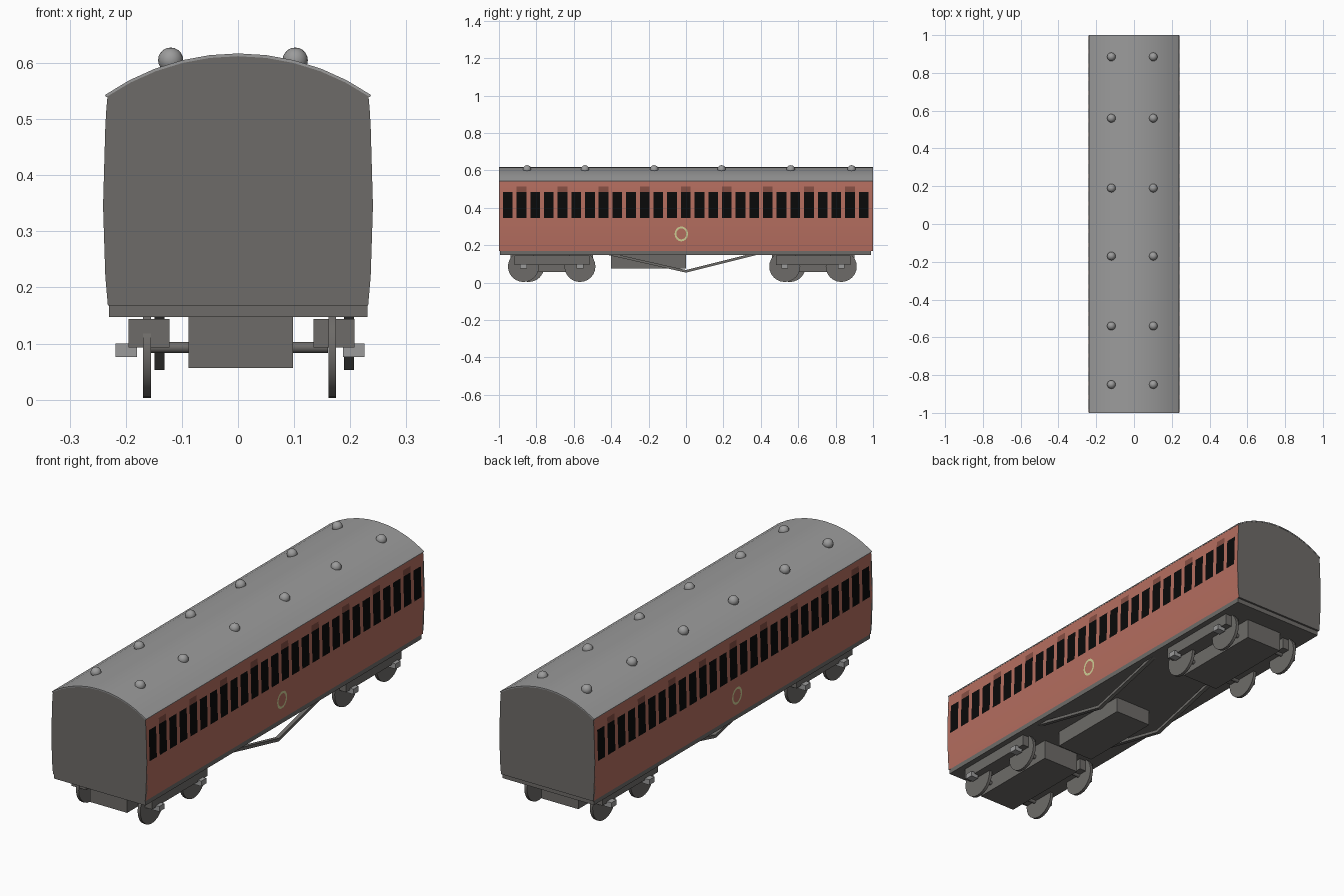
import bpy, bmesh, math
from mathutils import Vector

if "Cube" in bpy.data.objects:
    bpy.data.objects.remove(bpy.data.objects["Cube"])


def material(name, rgb):
    m = bpy.data.materials.new(name)
    m.diffuse_color = (*rgb, 1)
    m.use_nodes = True
    m.node_tree.nodes["Principled BSDF"].inputs["Base Color"].default_value = m.diffuse_color
    return m


RED = material("red paint", (0.46, 0.155, 0.115))
BROWN = material("dark brown vent", (0.23, 0.075, 0.055))
BLACK = material("black glass", (0.003, 0.003, 0.003))
DARK = material("dark grey", (0.155, 0.148, 0.14))
LIGHT = material("light grey", (0.33, 0.33, 0.33))
CREAM = material("cream", (0.62, 0.62, 0.30))


def finish(name, bm, mats, smooth=None, recalc=True):
    if recalc:
        bmesh.ops.recalc_face_normals(bm, faces=bm.faces)
    me = bpy.data.meshes.new(name)
    bm.to_mesh(me)
    bm.free()
    ob = bpy.data.objects.new(name, me)
    bpy.context.collection.objects.link(ob)
    for m in mats:
        me.materials.append(m)
    if smooth:
        bpy.ops.object.select_all(action='DESELECT')
        ob.select_set(True)
        bpy.context.view_layer.objects.active = ob
        bpy.ops.object.shade_smooth_by_angle(angle=math.radians(smooth))
    return ob


def box(name, x0, x1, y0, y1, z0, z1, mat):
    bm = bmesh.new()
    bmesh.ops.create_cube(bm, size=1)
    for v in bm.verts:
        v.co = ((x0 + x1) / 2 + v.co.x * (x1 - x0),
                (y0 + y1) / 2 + v.co.y * (y1 - y0),
                (z0 + z1) / 2 + v.co.z * (z1 - z0))
    return finish(name, bm, [mat])


def disc_x(name, x, y, z, radius, width, mat, sides=24):
    """Cylinder with its axis along x."""
    bm = bmesh.new()
    bmesh.ops.create_cone(bm, cap_ends=True, segments=sides, radius1=radius,
                          radius2=radius, depth=width)
    for v in bm.verts:
        v.co = (x + v.co.z, y + v.co.x, z + v.co.y)
    return finish(name, bm, [mat], 35)


def extrude_y(name, outline, y0, y1, mat, smooth=None):
    """Closed (x, z) outline extruded along y."""
    bm = bmesh.new()
    face = bm.faces.new([bm.verts.new((x, y0, z)) for x, z in outline])
    new = bmesh.ops.extrude_face_region(bm, geom=[face])["geom"]
    for v in new:
        if isinstance(v, bmesh.types.BMVert):
            v.co.y = y1
    return finish(name, bm, [mat], smooth)


# Bulged side profile and arched roof line
SIDE = [(0.232, 0.168), (0.2365, 0.22), (0.2405, 0.345),
        (0.2365, 0.485), (0.235, 0.513), (0.2325, 0.542)]


def arch(half, edge_z, rise, n=10):
    r = (half ** 2 + rise ** 2) / (2 * rise)
    a = math.asin(half / r)
    return [(r * math.sin(a - 2 * a * i / n),
             edge_z + rise - r + r * math.cos(a - 2 * a * i / n)) for i in range(n + 1)]


# Body sides: grid cut at window edges, coloured by row and column
PITCH, WIN = 0.0732, 0.052
cuts = [-0.998]
for i in range(27):
    c = -0.953 + i * PITCH
    cuts += [c - WIN / 2, c + WIN / 2]
cuts.append(0.998)
for sx, name in ((1, "right_side"), (-1, "left_side")):
    bm = bmesh.new()
    grid = [[bm.verts.new((sx * x, y, z)) for y in cuts] for x, z in SIDE]
    for r in range(len(SIDE) - 1):
        for c in range(len(cuts) - 1):
            q = [grid[r][c], grid[r][c + 1], grid[r + 1][c + 1], grid[r + 1][c]]
            f = bm.faces.new(q if sx > 0 else q[::-1])
            if c % 2 and r == 2:
                f.material_index = 1
            elif c % 6 == 3 and r == 3:
                f.material_index = 2
    finish(name, bm, [RED, BLACK, BROWN], 30, recalc=False)

# End walls
wall = SIDE + arch(0.2325, 0.542, 0.07)[1:] + [(-x, z) for x, z in SIDE[-2::-1]]
for y, name in ((-0.999, "front_end"), (0.989, "rear_end")):
    extrude_y(name, wall, y, y + 0.01, DARK)

# Roof shell
outer, inner = arch(0.237, 0.543, 0.074), arch(0.235, 0.539, 0.073)
extrude_y("roof", outer + inner[::-1], -1, 1, LIGHT, 30)

# Roof ventilator domes
for x in (-0.12, 0.102):
    for y in (-0.85, -0.54, -0.17, 0.19, 0.56, 0.885):
        bm = bmesh.new()
        bmesh.ops.create_uvsphere(bm, u_segments=16, v_segments=10, radius=0.0225)
        bmesh.ops.translate(bm, verts=bm.verts, vec=(x, y, 0.605))
        finish("roof_dome", bm, [LIGHT], 40)

# Oval emblem rings on both sides
for sx in (1, -1):
    bm = bmesh.new()
    n, rings = 16, []
    for k in (1.0, 0.74):
        row = []
        for i in range(n):
            a = 2 * math.pi * i / n
            z = 0.26 + 0.04 * k * math.sin(a)
            x = 0.2365 + (z - 0.22) * 0.032 + 0.002
            row.append(bm.verts.new((sx * x, -0.025 + 0.036 * k * math.cos(a), z)))
        rings.append(row)
    for i in range(n):
        j = (i + 1) % n
        q = [rings[0][i], rings[0][j], rings[1][j], rings[1][i]]
        bm.faces.new(q if sx > 0 else q[::-1])
    finish("emblem_ring", bm, [CREAM], recalc=False)

# Underframe and equipment box
box("floor", -0.23, 0.231, -0.995, 0.99, 0.147, 0.17, DARK)
box("equipment_box", -0.088, 0.098, -0.4, 0.0, 0.075, 0.15, DARK)


# V-shaped truss rods
def truss(name, x):
    path, t = [(-0.42, 0.155), (0.0, 0.06), (0.38, 0.155)], 0.007
    pts = [(y, z + t) for y, z in path] + [(y, z - t) for y, z in path[::-1]]
    bm = bmesh.new()
    a, b = [[bm.verts.new((x + d, y, z)) for y, z in pts] for d in (-0.009, 0.009)]
    for s in (a, b):
        bm.faces.new((s[0], s[1], s[4], s[5]))
        bm.faces.new((s[1], s[2], s[3], s[4]))
    for i in range(6):
        j = (i + 1) % 6
        bm.faces.new((a[i], a[j], b[j], b[i]))
    finish(name, bm, [DARK])


truss("left_truss_rod", -0.14)
truss("right_truss_rod", 0.198)

# Bogies: centre block, side frames, wheels, axles, axle boxes
for yc in (-0.717, 0.68):
    box("bogie_block", -0.088, 0.098, yc - 0.22, yc + 0.22, 0.056, 0.15, DARK)
    for x0, x1 in ((-0.195, -0.122), (0.135, 0.208)):
        box("bogie_side_frame", x0, x1, yc - 0.2, yc + 0.2, 0.093, 0.144, DARK)
    for dy, shift in ((-0.152, 0.028), (0.15, 0.0)):
        y = yc + dy
        disc_x("axle", 0.0, y, 0.093, 0.01, 0.32, DARK, 12)
        disc_x("left_wheel", -0.162, y + shift, 0.086, 0.083, 0.014, DARK)
        disc_x("right_wheel", 0.168, y, 0.086, 0.083, 0.014, DARK)
        box("left_axle_box", -0.218, -0.18, y + shift - 0.018, y + shift + 0.018, 0.076, 0.1, LIGHT)
        box("right_axle_box", 0.187, 0.225, y - 0.018, y + 0.018, 0.076, 0.1, LIGHT)
